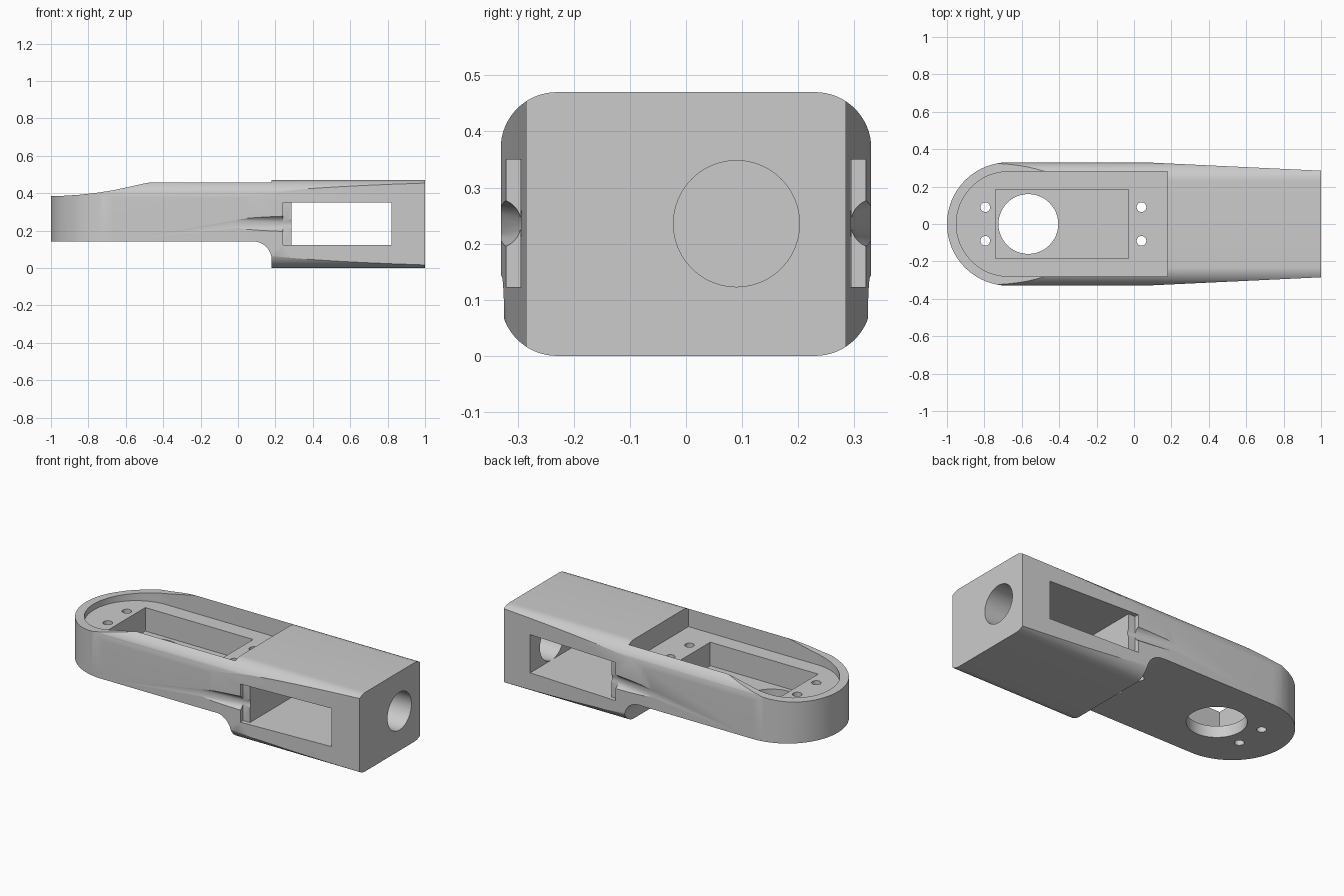
import bpy, bmesh, math
from mathutils import Vector

cube = bpy.data.objects.get("Cube")
if cube:
    bpy.data.objects.remove(cube, do_unlink=True)

grey = bpy.data.materials.new("plain grey")
grey.use_nodes = True
COLOUR = (0.6, 0.6, 0.6, 1)
grey.diffuse_color = COLOUR
grey.node_tree.nodes["Principled BSDF"].inputs["Base Color"].default_value = COLOUR


def arc(cx, cy, r, start, end, n=16):
    angles = [math.radians(start + (end - start) * i / n) for i in range(n + 1)]
    return [(cx + r * math.cos(a), cy + r * math.sin(a)) for a in angles]


def prism(name, outline, axis, lo, hi):
    """Extrude a 2D outline along the given axis."""
    place = {"x": lambda p, d: (d, p[0], p[1]),
             "y": lambda p, d: (p[0], d, p[1]),
             "z": lambda p, d: (p[0], p[1], d)}[axis]
    bm = bmesh.new()
    base = bm.faces.new([bm.verts.new(place(p, lo)) for p in outline])
    out = bmesh.ops.extrude_face_region(bm, geom=[base])
    shift = Vector(place((0, 0), hi - lo))
    bmesh.ops.translate(bm, vec=shift, verts=[v for v in out["geom"] if isinstance(v, bmesh.types.BMVert)])
    bmesh.ops.recalc_face_normals(bm, faces=bm.faces)
    mesh = bpy.data.meshes.new(name)
    bm.to_mesh(mesh)
    bm.free()
    obj = bpy.data.objects.new(name, mesh)
    bpy.context.collection.objects.link(obj)
    mesh.materials.append(grey)
    return obj


def box(x0, x1, y0, y1):
    return [(x0, y0), (x1, y0), (x1, y1), (x0, y1)]


def circle(cx, cy, r, n=48):
    return arc(cx, cy, r, 0, 360, n)[:-1]


def combine(target, tool, operation):
    mod = target.modifiers.new(tool.name, "BOOLEAN")
    mod.operation = operation
    mod.solver = "EXACT"
    mod.object = tool
    bpy.context.view_layer.objects.active = target
    bpy.ops.object.modifier_apply(modifier=mod.name)
    bpy.data.objects.remove(tool, do_unlink=True)


# Body plan: round end, straight sides, tapered block
plan = [(1, -0.285), (1, 0.285), (0.05, 0.33)] + arc(-0.67, 0, 0.33, 90, 270, 48) + [(0.05, -0.33)]
body = prism("arm_body", plan, "z", -0.1, 0.6)

# Side profile: dipped tip, stepped top, filleted underside step
dip = [(-0.45, 0.46), (-0.5, 0.452), (-0.58, 0.434), (-0.67, 0.415),
       (-0.76, 0.401), (-0.85, 0.391), (-0.93, 0.386), (-1.1, 0.385)]
side = ([(1.1, -0.2), (1.1, 0.6), (0.18, 0.6), (0.18, 0.46)] + dip + [(-1.1, 0.142)]
        + arc(0.08, 0.042, 0.1, 90, 0) + [(0.18, -0.2)])
combine(body, prism("side_profile", side, "y", -0.5, 0.5), "INTERSECT")

# Rounded cross-section along the length
section = (arc(0.2302, 0.37, 0.1, 0, 90) + arc(-0.2302, 0.37, 0.1, 90, 180)
           + arc(-0.2302, 0.1, 0.1, 180, 270) + arc(0.2302, 0.1, 0.1, 270, 360))
combine(body, prism("cross_section", section, "x", -1.2, 1.2), "INTERSECT")

# Top recess, motor pocket and round opening
recess = [(0.18, -0.28), (0.18, 0.28)] + arc(-0.67, 0, 0.28, 90, 270, 48)
cutters = [
    prism("top_recess", recess, "z", 0.35, 0.6),
    prism("motor_pocket", box(-0.74, -0.03, -0.185, 0.185), "z", 0.21, 0.4),
    prism("round_opening", circle(-0.565, 0, 0.16), "z", -0.1, 0.3),
]

# Screw holes
for x in (-0.795, 0.04):
    for y in (-0.09, 0.09):
        cutters.append(prism("screw_hole", circle(x, y, 0.026, 24), "z", -0.1, 0.4))

# Side window through the block, and the bore in its end
cutters.append(prism("side_window", box(0.285, 0.82, 0.123, 0.35), "y", -0.5, 0.5))
cutters.append(prism("end_bore", circle(0.09, 0.2355, 0.1125), "x", 0.7, 1.1))

# Cable seats and slanted cable grooves on both sides
for s in (-1, 1):
    cutters.append(prism("cable_seat", box(0.24, 0.3, 0.123, 0.35), "y", *sorted((s * 0.295, s * 0.5))))
    groove = prism("cable_groove", circle(0, 0.236, 0.044, 32), "x", -0.1, 0.3)
    for v in groove.data.vertices:
        v.co.y += s * (0.374 - 0.13 * (v.co.x + 0.04))
    cutters.append(groove)

for cutter in cutters:
    combine(body, cutter, "DIFFERENCE")

# Smooth curved areas, keep machined edges crisp
bpy.ops.object.select_all(action="DESELECT")
body.select_set(True)
bpy.context.view_layer.objects.active = body
bpy.ops.object.shade_smooth_by_angle(angle=math.radians(25))
